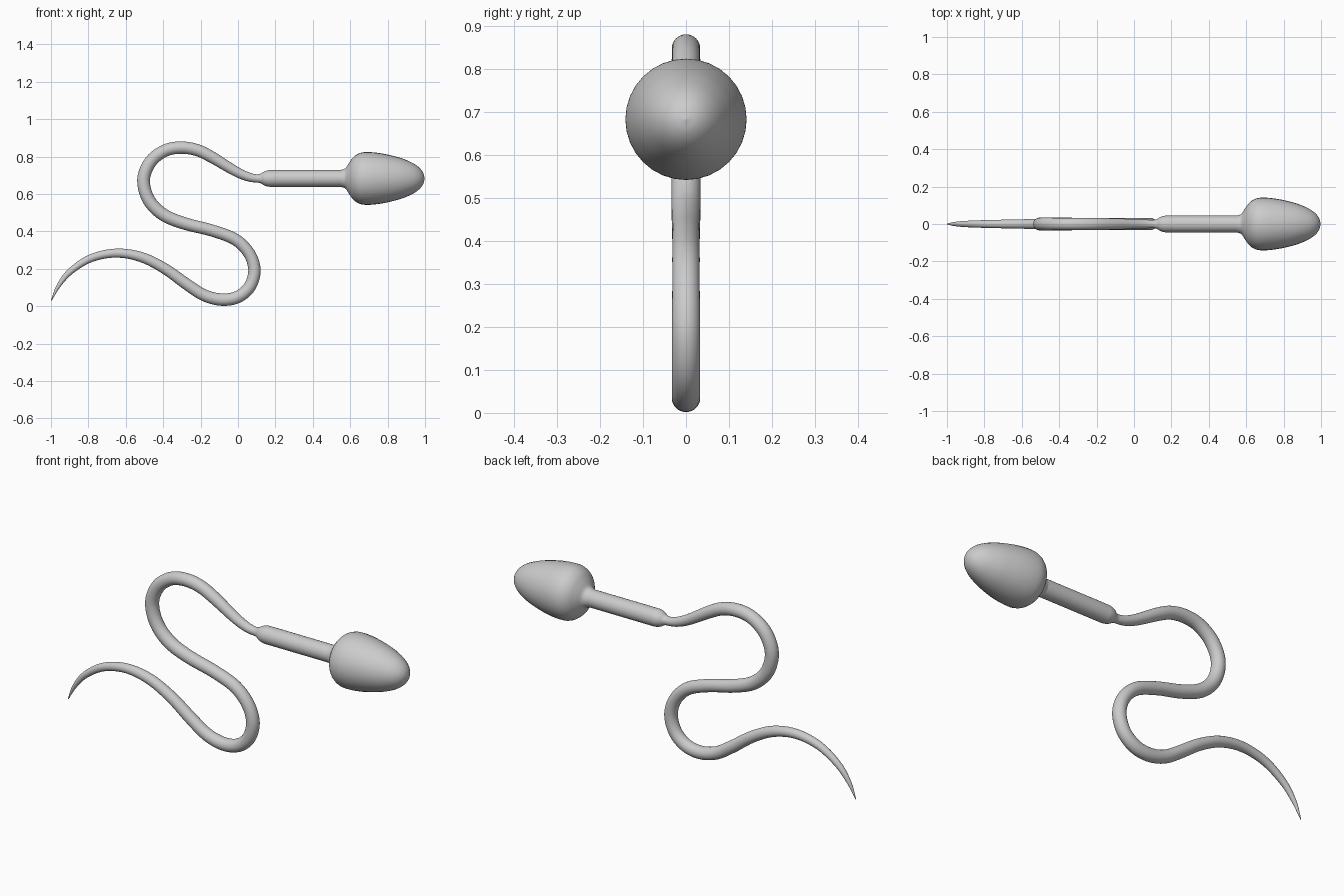
import bpy, bmesh, math
from mathutils import Vector

SIDES = 32
AXIS = 0.683


def smooth(points, steps):
    """Catmull-Rom curve through (x, z, radius) points."""
    p = [Vector(q) for q in points]
    p = [2 * p[0] - p[1]] + p + [2 * p[-1] - p[-2]]
    out = []
    for a, b, c, d in zip(p, p[1:], p[2:], p[3:]):
        for i in range(steps):
            t = i / steps
            out.append(0.5 * (2 * b + (c - a) * t + (2 * a - 5 * b + 4 * c - d) * t * t
                              + (3 * b - a - 3 * c + d) * t ** 3))
    return out + [p[-2]]


def sweep(name, points, steps=5):
    """Round tube of varying radius along a path in the xz plane."""
    path = smooth(points, steps)
    bm = bmesh.new()
    rings = []
    for i, p in enumerate(path):
        d = path[min(i + 1, len(path) - 1)] - path[max(i - 1, 0)]
        n = Vector((-d.y, 0, d.x)).normalized()
        r = max(p.z, 0.001)
        ring = []
        for k in range(SIDES):
            a = 2 * math.pi * k / SIDES
            ring.append(bm.verts.new(Vector((p.x, 0, p.y)) + n * (r * math.cos(a))
                                     + Vector((0, r * math.sin(a), 0))))
        rings.append(ring)
    for r0, r1 in zip(rings, rings[1:]):
        for k in range(SIDES):
            j = (k + 1) % SIDES
            bm.faces.new((r0[k], r0[j], r1[j], r1[k]))
    bm.faces.new(rings[0])
    bm.faces.new(rings[-1])
    bmesh.ops.recalc_face_normals(bm, faces=bm.faces)
    for f in bm.faces:
        f.smooth = len(f.verts) == 4
    me = bpy.data.meshes.new(name)
    bm.to_mesh(me)
    bm.free()
    ob = bpy.data.objects.new(name, me)
    bpy.context.collection.objects.link(ob)
    return ob


def lathe(name, profile):
    return sweep(name, [(x, AXIS, r) for x, r in profile])


# Teardrop head, flaring out of the neck to a rounded point
lathe("head", [(0.55, 0.045), (0.575, 0.055), (0.595, 0.085), (0.62, 0.117),
               (0.655, 0.137), (0.70, 0.141), (0.76, 0.135), (0.82, 0.123),
               (0.88, 0.106), (0.935, 0.082), (0.97, 0.057), (0.99, 0.03), (0.998, 0.001)])

# Straight middle section, pinched where the tail begins
lathe("middle_section", [(0.10, 0.021), (0.122, 0.026), (0.14, 0.037), (0.165, 0.044),
                         (0.20, 0.045), (0.38, 0.045), (0.56, 0.045)])

# Winding tail, tapering to a fine tip
sweep("tail", [
    (0.16, 0.682, 0.022), (0.10, 0.683, 0.022), (0.05, 0.693, 0.024), (-0.02, 0.725, 0.027),
    (-0.14, 0.797, 0.031), (-0.22, 0.835, 0.032), (-0.305, 0.848, 0.033), (-0.39, 0.832, 0.033),
    (-0.467, 0.773, 0.034), (-0.505, 0.677, 0.034), (-0.478, 0.57, 0.034), (-0.40, 0.49, 0.034),
    (-0.285, 0.442, 0.033), (-0.14, 0.405, 0.032), (-0.015, 0.357, 0.032), (0.06, 0.282, 0.032),
    (0.088, 0.192, 0.033), (0.063, 0.105, 0.033), (0, 0.05, 0.033), (-0.085, 0.035, 0.033),
    (-0.18, 0.058, 0.032), (-0.275, 0.118, 0.031), (-0.39, 0.20, 0.029), (-0.515, 0.262, 0.027),
    (-0.65, 0.284, 0.024), (-0.785, 0.257, 0.021), (-0.895, 0.187, 0.017), (-0.96, 0.108, 0.011),
    (-0.998, 0.03, 0.002)])
